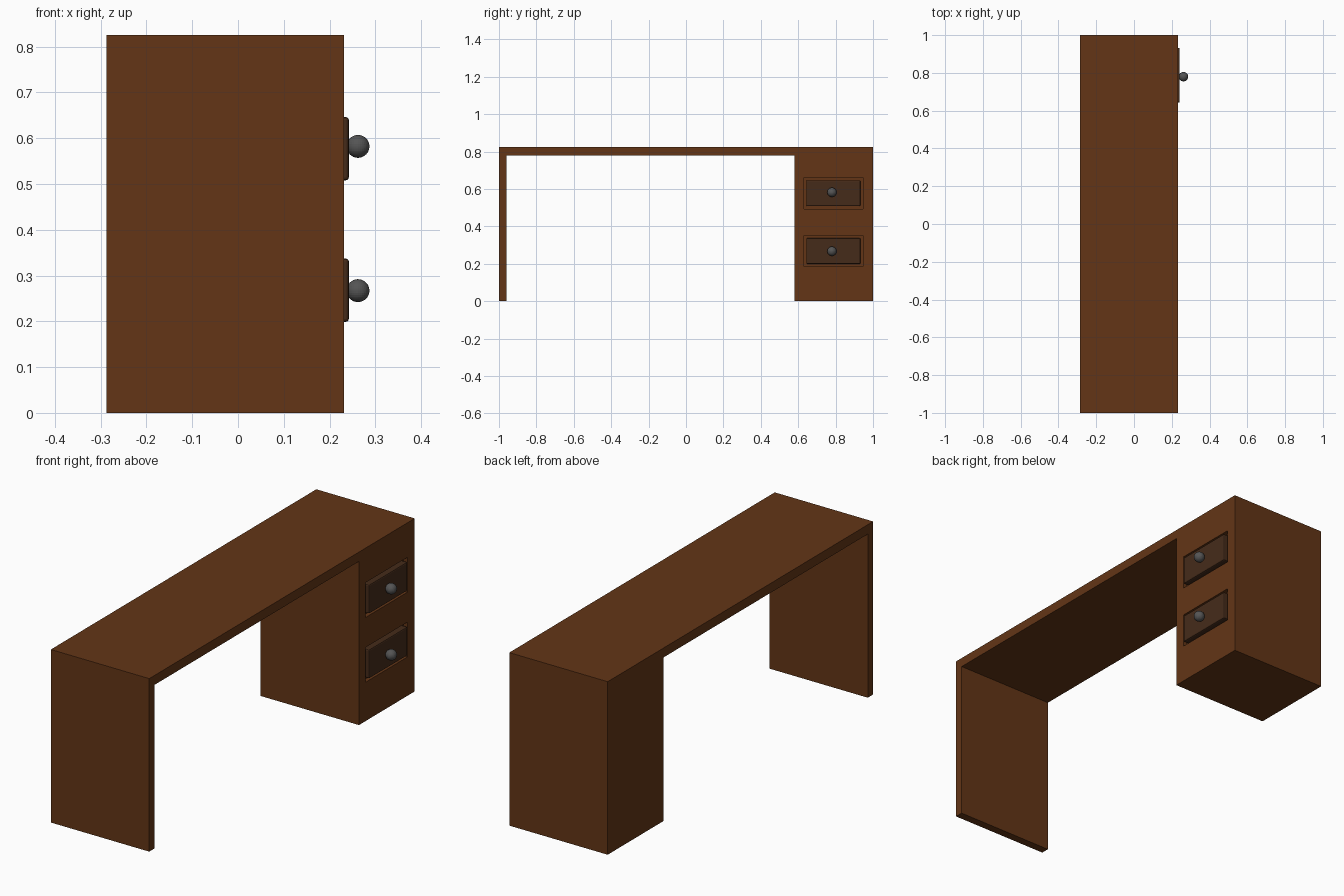
import bpy, bmesh

if "Cube" in bpy.data.objects:
    bpy.data.objects.remove(bpy.data.objects["Cube"])

X0, X1 = -0.287, 0.232          # back and front of the desk body
DRAWER_Y = 0.788
DRAWERS = [("upper", 0.577, 0.582), ("lower", 0.268, 0.267)]  # name, panel z, knob z


def material(name, rgb):
    m = bpy.data.materials.new(name)
    m.diffuse_color = (*rgb, 1)
    m.use_nodes = True
    m.node_tree.nodes["Principled BSDF"].inputs["Base Color"].default_value = m.diffuse_color
    return m


wood = material("wood", (0.125, 0.036, 0.008))
dark_wood = material("dark_wood", (0.06, 0.024, 0.01))
metal = material("dark_metal", (0.09, 0.09, 0.09))


def box(name, center, size, mat):
    bpy.ops.mesh.primitive_cube_add(size=1, location=center)
    ob = bpy.context.object
    ob.name = name
    ob.scale = size
    bpy.ops.object.transform_apply(location=False, rotation=False, scale=True)
    ob.data.materials.append(mat)
    return ob


# Desk body: end panel, top and drawer pedestal as one extruded profile (y, z)
profile = [(-1, 0), (-0.96, 0), (-0.96, 0.78), (0.58, 0.78),
           (0.58, 0), (1, 0), (1, 0.825), (-1, 0.825)]
bm = bmesh.new()
face = bm.faces.new([bm.verts.new((X0, y, z)) for y, z in profile])
side = bmesh.ops.extrude_face_region(bm, geom=[face])
bmesh.ops.translate(bm, vec=(X1 - X0, 0, 0),
                    verts=[v for v in side["geom"] if isinstance(v, bmesh.types.BMVert)])
bmesh.ops.recalc_face_normals(bm, faces=bm.faces)
mesh = bpy.data.meshes.new("desk_body")
bm.to_mesh(mesh)
bm.free()
body = bpy.data.objects.new("desk_body", mesh)
bpy.context.collection.objects.link(body)
mesh.materials.append(wood)

for name, z, knob_z in DRAWERS:
    # Recess around the drawer front
    cutter = box(name + "_recess_cutter", (X1, DRAWER_Y, z), (0.04, 0.316, 0.166), wood)
    cutter.hide_render = True
    cutter.hide_viewport = True
    cut = body.modifiers.new(name + "_recess", 'BOOLEAN')
    cut.operation = 'DIFFERENCE'
    cut.solver = 'EXACT'
    cut.object = cutter

    # Drawer front with softened edges
    drawer = box(name + "_drawer_front", (X1 - 0.007, DRAWER_Y, z), (0.034, 0.29, 0.138), dark_wood)
    bevel = drawer.modifiers.new("bevel", 'BEVEL')
    bevel.width = 0.006
    bevel.segments = 2

    # Round knob
    bpy.ops.mesh.primitive_uv_sphere_add(segments=32, ring_count=16, radius=0.025,
                                         location=(0.262, 0.78, knob_z))
    knob = bpy.context.object
    knob.name = name + "_knob"
    knob.data.materials.append(metal)
